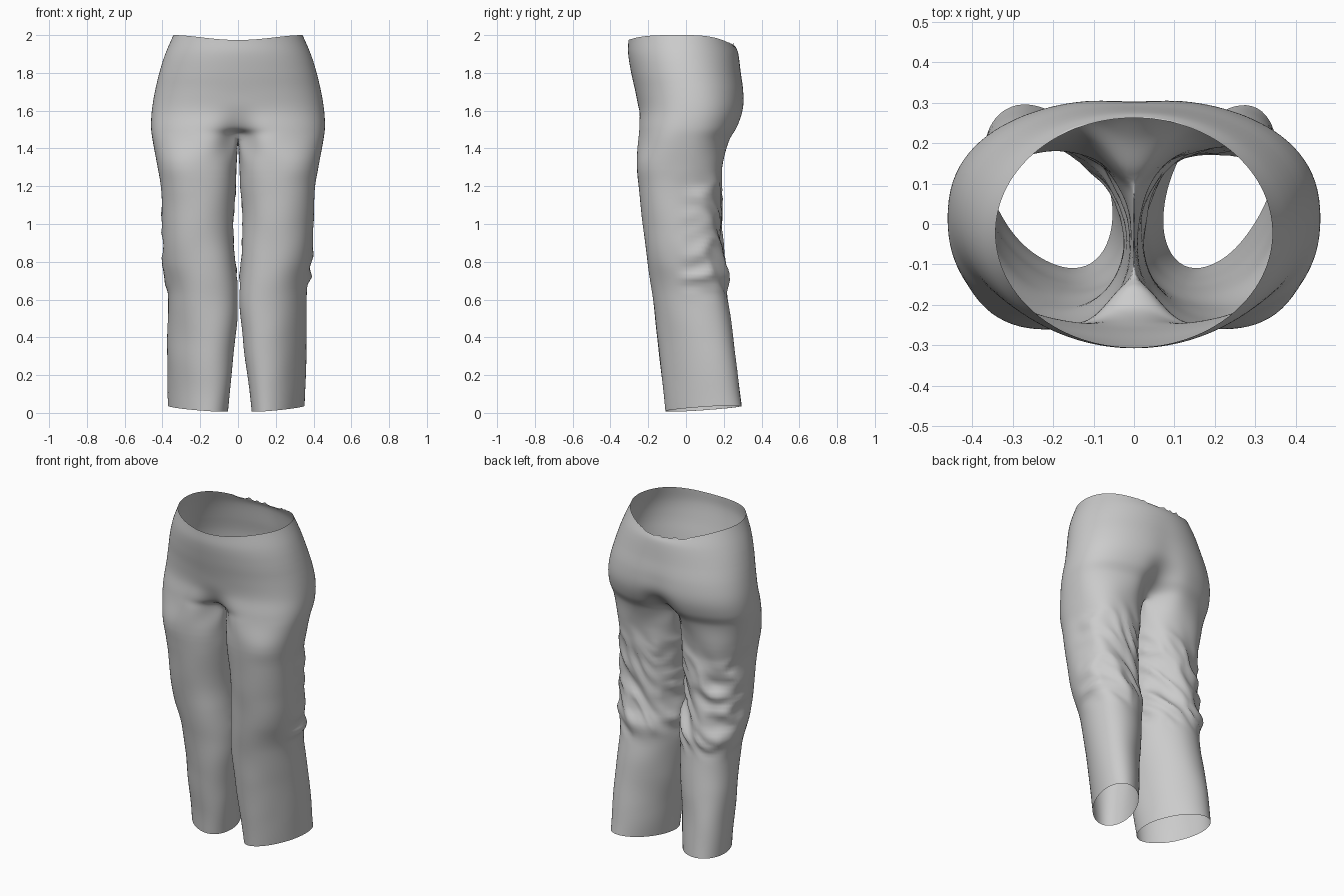
import bpy, bmesh
from math import sin, cos, radians, sqrt, exp, pi
from mathutils import Vector, noise

if "Cube" in bpy.data.objects:
    bpy.data.objects.remove(bpy.data.objects["Cube"])

M, K = 61, 17          # outer columns, inner-leg columns per leg

# Seat rings: height, half width, front y, back y, centre-front pull, centre-back pull, front and back roundness
SEAT = [(2.0, .342, -.305, .262, 0, 0, 1, 1), (1.9, .385, -.306, .277, 0, 0, 1, .96),
        (1.8, .417, -.290, .293, 0, .003, .97, .92), (1.7, .441, -.268, .309, 0, .007, .93, .89),
        (1.6, .457, -.252, .308, .006, .018, .87, .86), (1.51, .461, -.259, .280, .055, .07, .82, .82),
        (1.44, .452, -.266, .240, .13, .13, .78, .78)]
# Leg rings: height, inner x, outer x, front y, back y, twist
LEG = [(1.32, .006, .430, -.261, .196, 0), (1.2, .011, .412, -.250, .186, 0),
       (1.0, .025, .402, -.227, .183, .03), (.8, .018, .392, -.204, .197, .09),
       (.62, .004, .367, -.177, .218, .17), (.4, .02, .367, -.152, .250, .25),
       (.2, .042, .366, -.130, .273, .29), (0, .06, .363, -.110, .296, .3)]


def spow(v, e):
    return (abs(v) ** e) * (1 if v >= 0 else -1)


def resample(pts, n):
    # Even spacing keeps the columns aligned from seat to leg
    acc = [0]
    for a, b in zip(pts, pts[1:]):
        acc.append(acc[-1] + (b - a).length)
    out, j = [], 0
    for i in range(n):
        s = acc[-1] * i / (n - 1)
        while j < len(pts) - 2 and acc[j + 1] < s:
            j += 1
        out.append(pts[j].lerp(pts[j + 1], (s - acc[j]) / (acc[j + 1] - acc[j])))
    return out


def seat_ring(k):
    z, w, yf, yb, fc, bc, ef, eb = SEAT[k]
    yc, hd, pts = (yf + yb) / 2, (yb - yf) / 2, []
    for i in range(241):
        a = -pi / 2 + pi * i / 240
        e = ef if a < 0 else eb
        x, y = w * spow(cos(a), e), yc + hd * spow(sin(a), e)
        pull = exp(-(x / .085) ** 2)
        y += pull * (fc if a < 0 else -bc)
        dz = 0
        if k == 0:       # dipped waistline
            dz = -.026 * sin(a) ** 4 if a < 0 else -.06 * sin(a) ** 3
        if k == len(SEAT) - 1:
            dz = .03 * pull if a < 0 else 0
        pts.append(Vector((0 if i in (0, 240) else x, y, z + dz)))
    pts = resample(pts, M)
    if k == len(SEAT) - 1:   # crotch seam joins back centre to front centre
        p, q = pts[-1], pts[0]
        for j in range(1, K + 1):
            t = j / (K + 1)
            v = p.lerp(q, t)
            v.z -= .022 * sin(pi * t)
            pts.append(v)
    return pts


def leg_ring(k, side):
    z, xi, xo, yf, yb, tw = LEG[k]
    d = side * .009 * max(0, 1 - z)
    xi, xo = xi + d, xo - d
    xc, yc, hd = (xi + xo) / 2, (yf + yb) / 2, (yb - yf) / 2
    hw = sqrt(((xo - xi) / 2) ** 2 - (tw * hd) ** 2)
    e = .86 + .16 * (1 - z / 1.32)

    def point(deg):
        th = radians(deg)
        y = hd * spow(sin(th), e)
        x = xc + hw * spow(cos(th), e) + tw * y
        dz = .023 + .014 * sin(th) + .009 * cos(th) if z == 0 else 0
        return Vector((x, yc + y, z + dz))

    outer = resample([point(-150 + 300 * i / 240) for i in range(241)], M)
    return outer + [point(150 + 60 * j / (K + 1)) for j in range(1, K + 1)]


def step(a, b, v):
    t = min(1, max(0, (v - a) / (b - a)))
    return t * t * (3 - 2 * t)


def wrinkle(p, side):
    # Bunched cloth behind the thigh and knee, fading to the front
    win = step(.58, .72, p.z) * (1 - step(1.08, 1.36, p.z))
    out = Vector((p.x - .205, p.y + .02, 0))
    if out.length < 1e-4:
        return p
    out.normalize()
    back = step(-.35, .6, out.y)
    u = p.z + .3 * abs(p.x - .2) + .15 * sin(9 * p.x + side)
    n1 = noise.noise(Vector((p.x * 6 + side * 7, p.y * 4, u * 10)))
    n2 = noise.noise(Vector((p.x * 10 + side * 3, p.y * 8, u * 16)))
    fold = .026 * (.35 - abs(n1) * 1.6) + .012 * n2
    soft = .005 * noise.noise(Vector((p.x * 6 + side, p.y * 6, p.z * 5)))
    # Overhang where the thigh cloth rests on the lower leg
    fold += .014 * exp(-((p.z - .72) / .06) ** 2)
    return p + out * (win * back * fold + soft * (1 - step(1.1, 1.4, p.z)))


def spline(rings, heights, steps):
    # Cubic interpolation down each column
    n, rows = len(rings), []

    def tangent(k, i):
        a, b = max(0, k - 1), min(n - 1, k + 1)
        b_i, a_i = rings[b], rings[a]
        if i >= len(a_i):
            a, a_i = k, rings[k]
        return (b_i[i] - a_i[i]) / (heights[b] - heights[a])

    for k in range(n - 1):
        h = heights[k + 1] - heights[k]
        for s in range(steps):
            t = s / steps
            row = []
            for i in range(len(rings[k])):
                p, q = rings[k][i], rings[k + 1][i]
                m0, m1 = tangent(k, i) * h, tangent(k + 1, i) * h
                row.append(p * (2*t**3 - 3*t*t + 1) + m0 * (t**3 - 2*t*t + t)
                           + q * (3*t*t - 2*t**3) + m1 * (t**3 - t*t))
            rows.append(row)
    rows.append([p.copy() for p in rings[-1]])
    return rows


STEPS = 9
split = (len(SEAT) - 1) * STEPS
heights = [r[0] for r in SEAT] + [r[0] for r in LEG]
bm = bmesh.new()
for side in (1, -1):
    rings = [seat_ring(k) for k in range(len(SEAT))]
    rings += [leg_ring(k, side) for k in range(len(LEG))]
    rows = spline(rings, heights, STEPS)
    verts = []
    for r, row in enumerate(rows):
        vrow = []
        for i, p in enumerate(row):
            if r <= split:
                if i in (0, M - 1):
                    p.x = 0
                # Frayed edge at the back of the waist
                if r == 0 and i > M * .8:
                    p.z += .02 * noise.noise(Vector((side * p.x * 30, 2.3, .7)))
            else:
                p = wrinkle(p, side)
                p.x = max(p.x, .0015)
            vrow.append(bm.verts.new((side * p.x, p.y, p.z)))
        verts.append(vrow)
    for r in range(len(verts) - 1):
        a, b = verts[r], verts[r + 1]
        n = M + K if r >= split else M - 1
        for i in range(n):
            j = (i + 1) % (M + K)
            f = (a[i], b[i], b[j], a[j])
            bm.faces.new(f if side > 0 else f[::-1])

# Join both halves along the centre seam
seam = [v for v in bm.verts if abs(v.co.x) < 1e-6]
bmesh.ops.remove_doubles(bm, verts=seam, dist=1e-4)

# Soften the crotch and seat creases
for i in range(6):
    area = [v for v in bm.verts if 1.2 + .02 * i < v.co.z < 1.85 - .02 * i]
    bmesh.ops.smooth_vert(bm, verts=area, factor=.5, use_axis_x=True,
                          use_axis_y=True, use_axis_z=True)

mesh = bpy.data.meshes.new("trousers")
bm.to_mesh(mesh)
bm.free()
for p in mesh.polygons:
    p.use_smooth = True
trousers = bpy.data.objects.new("trousers", mesh)
bpy.context.collection.objects.link(trousers)
